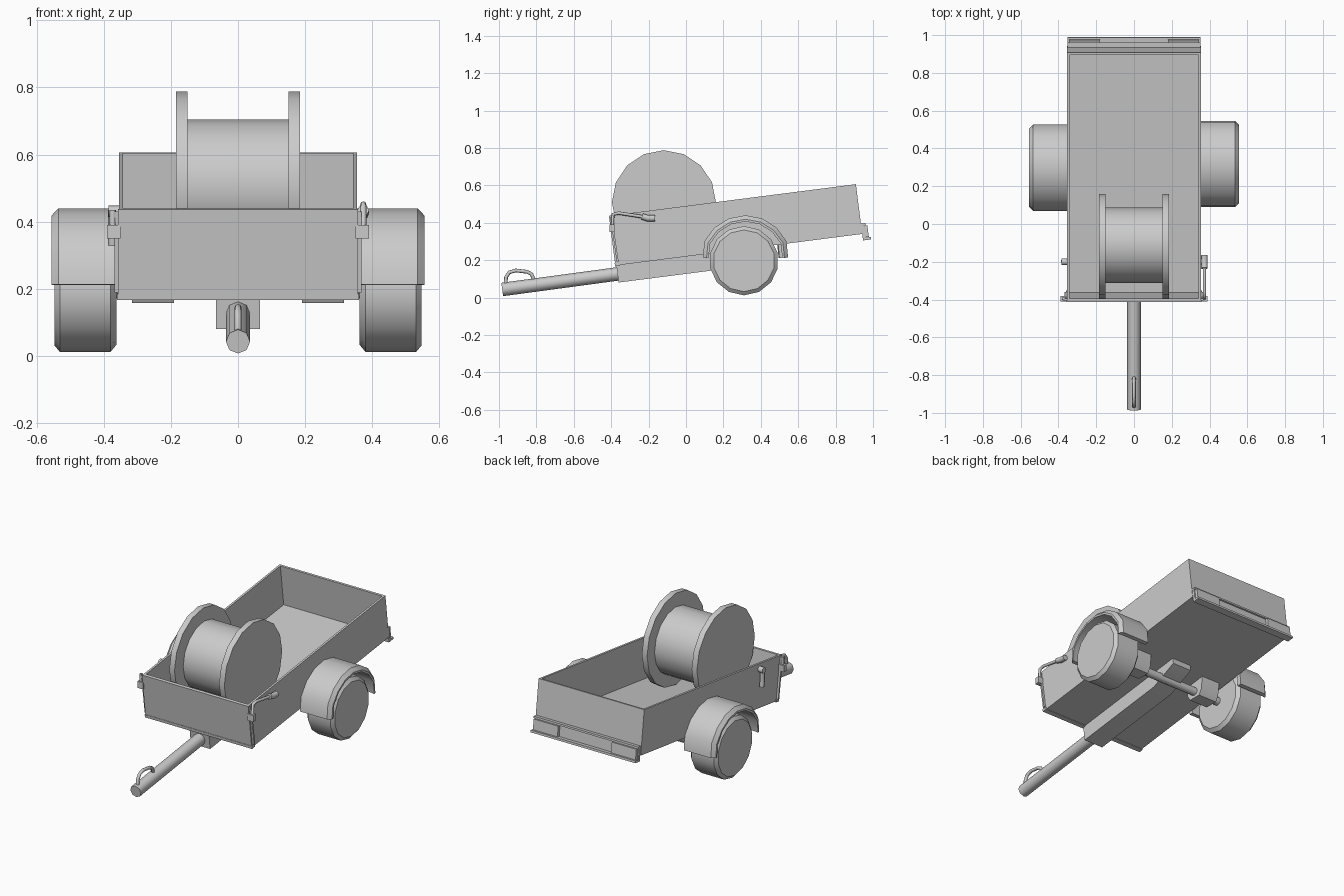
import bpy, bmesh
from math import sin, cos, pi, radians
from mathutils import Matrix, Vector

if "Cube" in bpy.data.objects:
    bpy.data.objects.remove(bpy.data.objects["Cube"])

# Frame of the sloping trailer bed: origin at its lower front edge
BED = Matrix.Translation((0, -0.372, 0.172)) @ Matrix.Rotation(radians(7.3), 4, 'X')
WORLD = Matrix.Identity(4)


def finish(name, bm, frame=WORLD):
    bmesh.ops.recalc_face_normals(bm, faces=bm.faces)
    me = bpy.data.meshes.new(name)
    bm.to_mesh(me)
    bm.free()
    ob = bpy.data.objects.new(name, me)
    ob.matrix_world = frame
    bpy.context.collection.objects.link(ob)
    bpy.ops.object.select_all(action='DESELECT')
    bpy.context.view_layer.objects.active = ob
    ob.select_set(True)
    bpy.ops.object.shade_smooth_by_angle(angle=radians(35))
    return ob


def box(name, lo, hi, frame=WORLD):
    bm = bmesh.new()
    bmesh.ops.create_cube(bm, size=1)
    for v in bm.verts:
        v.co = [l + (c + 0.5) * (h - l) for c, l, h in zip(v.co, lo, hi)]
    return finish(name, bm, frame)


def lathe(name, profile, centre, sides, start=0):
    """Revolve (x, radius) points about an x-directed axis at (y, z)."""
    bm = bmesh.new()
    rings = [[bm.verts.new((x, centre[0] + r * cos(start + 2 * pi * i / sides),
                            centre[1] + r * sin(start + 2 * pi * i / sides)))
              for i in range(sides)] for x, r in profile]
    for a, b in zip(rings, rings[1:]):
        for i in range(sides):
            j = (i + 1) % sides
            bm.faces.new((a[i], a[j], b[j], b[i]))
    bm.faces.new(rings[0])
    bm.faces.new(rings[-1])
    return finish(name, bm)


def prism(name, outline, x0, x1, frame=WORLD):
    """Extrude a (y, z) outline across x."""
    bm = bmesh.new()
    face = bm.faces.new([bm.verts.new((x0, y, z)) for y, z in outline])
    new = bmesh.ops.extrude_face_region(bm, geom=[face])['geom']
    bmesh.ops.translate(bm, verts=[v for v in new if isinstance(v, bmesh.types.BMVert)],
                        vec=(x1 - x0, 0, 0))
    return finish(name, bm, frame)


def rod(name, points, radius, frame=WORLD):
    cu = bpy.data.curves.new(name, 'CURVE')
    cu.dimensions = '3D'
    cu.bevel_depth = radius
    cu.bevel_resolution = 2
    cu.use_fill_caps = True
    sp = cu.splines.new('POLY')
    sp.points.add(len(points) - 1)
    for p, co in zip(sp.points, points):
        p.co = (*co, 1)
    ob = bpy.data.objects.new(name, cu)
    ob.matrix_world = frame
    bpy.context.collection.objects.link(ob)
    return ob


# Open cargo box
bm = bmesh.new()
bmesh.ops.create_cube(bm, size=1)
for v in bm.verts:
    v.co = (v.co.x * 0.71, (v.co.y + 0.5) * 1.325, (v.co.z + 0.5) * 0.268)
top = max(bm.faces, key=lambda f: f.calc_center_median().z)
bmesh.ops.inset_region(bm, faces=[top], thickness=0.018)
inner = bmesh.ops.extrude_face_region(bm, geom=[top])['geom']
bmesh.ops.delete(bm, geom=[top], context='FACES')
bmesh.ops.translate(bm, verts=[v for v in inner if isinstance(v, bmesh.types.BMVert)], vec=(0, 0, -0.25))
finish("cargo_box", bm, BED)
box("front_gate", (-0.357, -0.006, 0.005), (0.357, 0.002, 0.268), BED)
box("floor_lip", (-0.36, -0.008, -0.004), (0.36, 0.02, 0.014), BED)

# Rear lamp bar: backing plate with rim and end lamps
box("lamp_plate", (-0.352, 1.325, -0.035), (0.352, 1.34, 0.055), BED)
box("lamp_bar_bottom", (-0.352, 1.338, -0.035), (0.352, 1.368, -0.022), BED)
box("lamp_bar_top", (-0.352, 1.338, 0.044), (0.352, 1.35, 0.055), BED)
for s, side in ((-1, "left"), (1, "right")):
    xs = sorted((s * 0.18, s * 0.345))
    box(side + "_rear_lamp", (xs[0], 1.338, -0.02), (xs[1], 1.358, 0.042), BED)

# Drawbar, chassis beam and grab handle
rod("drawbar", [(0, -0.622, -0.05), (0, 0.15, -0.045)], 0.036, BED)
prism("chassis_beam", [(0, -0.092), (0.62, -0.092), (0.80, -0.035), (0.80, 0.002), (0, 0.002)],
      -0.065, 0.065, BED)
rod("grab_handle", [(0, -0.965, 0.06), (0, -0.962, 0.11), (0, -0.945, 0.135), (0, -0.91, 0.145),
                    (0, -0.85, 0.138), (0, -0.825, 0.125), (0, -0.81, 0.08)], 0.01)

# Axle, brackets, wheels and mudguards
WC = (0.31, 0.197)
rod("axle", [(-0.45, *WC), (0.45, *WC)], 0.025)
for s, side in ((-1, "left"), (1, "right")):
    xs = sorted((s * 0.19, s * 0.315))
    prism(side + "_axle_bracket", [(0.24, 0.265), (0.25, 0.19), (0.27, 0.158), (0.35, 0.158),
                                   (0.37, 0.19), (0.38, 0.275)], *xs)
    lathe(side + "_wheel", [(s * 0.362, 0.163), (s * 0.38, 0.185), (s * 0.53, 0.185),
                            (s * 0.547, 0.165)], WC, 14, pi / 2)
    # Mudguard: bent cross-section swept over the wheel
    cy = WC[0] + (0.008 if s > 0 else -0.012)
    section = [(0.353, 0.243), (0.535, 0.243), (0.555, 0.222), (0.555, 0.21),
               (0.535, 0.215), (0.353, 0.215)]
    bm = bmesh.new()
    rings = []
    for i in range(9):
        a = radians(4 + 172 * i / 8)
        flare = 0.94 if i in (0, 8) else 1
        rings.append([bm.verts.new((s * x, cy + r * flare * cos(a), WC[1] + r * sin(a)))
                      for x, r in section])
    for a, b in zip(rings, rings[1:]):
        for i in range(6):
            j = (i + 1) % 6
            bm.faces.new((a[i], a[j], b[j], b[i]))
    bm.faces.new(rings[0])
    bm.faces.new(rings[-1])
    finish(side + "_mudguard", bm)

# Cable reel: two flanges and a drum
RC = (-0.118, 0.51)
for s, side in ((-1, "left"), (1, "right")):
    lathe(side + "_reel_flange", [(s * 0.15, 0.278), (s * 0.185, 0.278)], RC, 16)
lathe("reel_drum", [(-0.155, 0.2), (0.155, 0.2)], (-0.112, 0.505), 16)

# Gate latches: clamp, tie rod and lever on both front corners
for s, side in ((-1, "left"), (1, "right")):
    xs = sorted((s * 0.35, s * 0.39))
    box(side + "_latch_clamp", (xs[0], -0.41, 0.35), (xs[1], -0.382, 0.39))
    prism(side + "_gate_edge", [(-0.405, 0.43), (-0.395, 0.43), (-0.36, 0.19), (-0.37, 0.19)],
          *sorted((s * 0.35, s * 0.368)))
x = 0.373
rod("right_latch_rod", [(x, -0.395, 0.36), (x, -0.39, 0.445), (x, -0.36, 0.452), (x, -0.23, 0.432)], 0.009)
rod("right_latch_lever", [(x, -0.235, 0.434), (x, -0.205, 0.424), (x, -0.165, 0.424)], 0.017)
rod("left_latch_rod", [(-x, -0.397, 0.37), (-x, -0.395, 0.435)], 0.009)
rod("left_latch_pivot", [(-0.35, -0.2, 0.43), (-0.385, -0.2, 0.43)], 0.018)
rod("left_latch_lever", [(-x, -0.2, 0.435), (-x, -0.2, 0.36), (-x, -0.195, 0.33)], 0.014)
